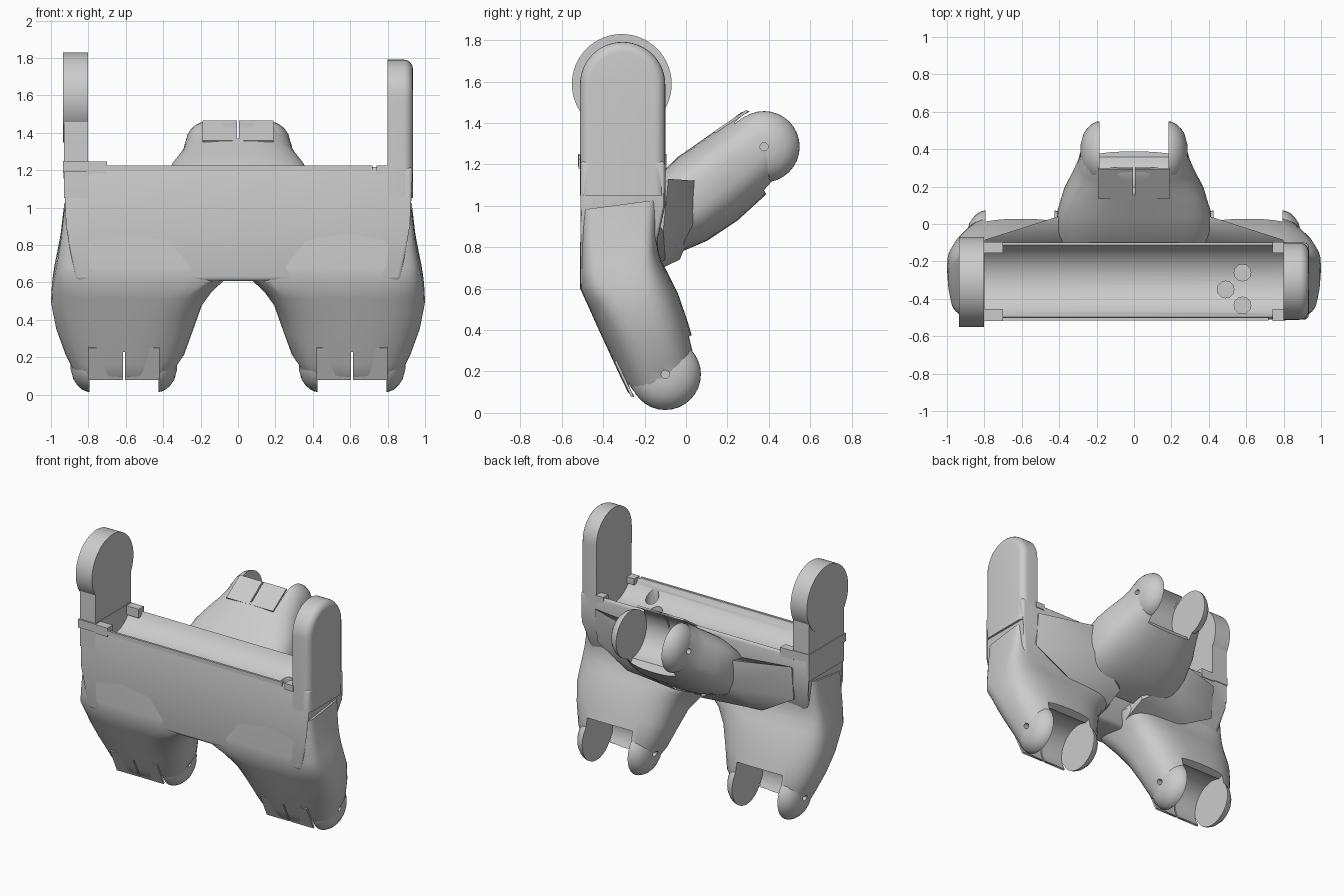
import bpy, bmesh, math
from mathutils import Vector

if "Cube" in bpy.data.objects:
    bpy.data.objects.remove(bpy.data.objects["Cube"])

grey = bpy.data.materials.new("light_grey")
grey.diffuse_color = (0.6, 0.6, 0.6, 1)
grey.use_nodes = True
grey.node_tree.nodes["Principled BSDF"].inputs["Base Color"].default_value = grey.diffuse_color


def finish(name, bm):
    bmesh.ops.recalc_face_normals(bm, faces=bm.faces)
    mesh = bpy.data.meshes.new(name)
    bm.to_mesh(mesh)
    bm.free()
    ob = bpy.data.objects.new(name, mesh)
    bpy.context.collection.objects.link(ob)
    mesh.materials.append(grey)
    return ob


def prism(name, pts, x0, x1):
    """Extrude a (y, z) outline along x."""
    bm = bmesh.new()
    f = bm.faces.new([bm.verts.new((x0, y, z)) for y, z in pts])
    ext = bmesh.ops.extrude_face_region(bm, geom=[f])
    vs = [g for g in ext["geom"] if isinstance(g, bmesh.types.BMVert)]
    bmesh.ops.translate(bm, verts=vs, vec=(x1 - x0, 0, 0))
    return finish(name, bm)


def arc(cy, cz, r, a0, a1, n=24):
    return [(cy + r * math.cos(math.radians(a0 + (a1 - a0) * i / n)),
             cz + r * math.sin(math.radians(a0 + (a1 - a0) * i / n))) for i in range(n + 1)]


def disc(y, z, r, n=32):
    return arc(y, z, r, 0, 360 - 360 / n, n - 1)


def apply(ob, kind, **props):
    m = ob.modifiers.new(kind, kind)
    for k, v in props.items():
        setattr(m, k, v)
    bpy.context.view_layer.objects.active = ob
    bpy.ops.object.modifier_apply(modifier=m.name)


def cut(ob, *cutters):
    for c in cutters:
        apply(ob, 'BOOLEAN', object=c, operation='DIFFERENCE', solver='EXACT')
        bpy.data.objects.remove(c)


def skin(name, rings):
    """Join rings of points into a closed skin."""
    bm = bmesh.new()
    rings = [[bm.verts.new(p) for p in r] for r in rings]
    n = len(rings[0])
    for a, b in zip(rings, rings[1:]):
        for i in range(n):
            bm.faces.new((a[i], a[(i + 1) % n], b[(i + 1) % n], b[i]))
    bm.faces.new(rings[0])
    bm.faces.new(rings[-1])
    return finish(name, bm)


def superellipse(fy, fz, by, bz, x0, x1, p, n=40):
    """Ring from front y,z, back y,z, x range and squareness."""
    mid = Vector(((x0 + x1) / 2, (fy + by) / 2, (fz + bz) / 2))
    v = Vector((0, (fy - by) / 2, (fz - bz) / 2))
    u = Vector(((x1 - x0) / 2, 0, 0))
    ring = []
    for i in range(n):
        c, s = math.cos(math.tau * i / n), math.sin(math.tau * i / n)
        ring.append(mid + u * math.copysign(abs(c) ** (2 / p), c)
                    + v * math.copysign(abs(s) ** (2 / p), s))
    return ring


def socket(name, body, pivot, d, nrm, cx):
    """Limb with a rounded forked end around the pivot, slotted for a joint."""
    py, pz = pivot

    def at(s, n):
        return (py + s * d[0] + n * nrm[0], pz + s * d[1] + n * nrm[1])
    tip = [(0, .2, -.162, .288), (.03, .19, -.16, .28), (.055, .156, -.155, .27),
           (.09, .138, -.138, .255), (.125, .108, -.108, .235),
           (.15, .07, -.07, .21), (.165, .02, -.02, .195)]
    ends = [(*at(s, f), *at(s, b), cx - w, cx + w, 2.6) for s, f, b, w in tip]
    ob = skin(name, [superellipse(*r) for r in body + ends])
    # open joint slot, plate slit and pin holes
    slot = [(.035, .4), (.4, .4), (.4, -.4), (-.12, -.4)] + arc(0, 0, .183, 230, 80) + [(.035, .18)]
    c1 = prism("slot_cutter", [at(*q) for q in slot], cx - .185, cx + .185)
    slit = [(-.14, .1), (.1, .1), (.1, .3), (-.14, .3)]
    c2 = prism("slit_cutter", [at(*q) for q in slit], cx - .005, cx + .005)
    cut(ob, c1, c2)
    for sx in (-1, 1):
        # domed ear beside the slot, full round around the pivot
        rows = ((.185, .172), (.2, .17), (.225, .158), (.25, .135), (.27, .105), (.285, .05))
        ear = skin("ear", [[(cx + sx * x, y, z) for y, z in disc(py, pz, r)] for x, r in rows])
        pins = []
        for _ in range(2):
            a, b = sorted((cx + sx * .235, cx + sx * .5))
            pins.append(prism("pin_cutter", disc(py, pz, .02, 12), a, b))
        cut(ear, pins[0])
        cut(ob, pins[1])
        # curved lip plate closing the front of the slot
        a, b = sorted((cx + sx * .005, cx + sx * .19))
        prism("lip_plate", [at(*q) for q in ((-.16, .185), (.03, .183), (.03, .196), (-.16, .196))], a, b)
    return ob


# Palm block, narrowed below, with a trough along its top
palm = prism("palm", [(-.51, .605), (-.51, .9), (-.51, 1.22), (-.1, 1.22), (-.1, 1.0), (-.15, .78),
                      (-.26, .615)], -.935, .935)
for v in palm.data.vertices:
    if v.co.z < .85:
        v.co.x *= .93
apply(palm, 'BEVEL', width=.025, segments=3, limit_method='ANGLE', angle_limit=math.radians(50))
cut(palm, prism("trough_cutter", disc(-.305, 1.3, .21, 64), -.8, .8))

# Three shallow screw holes in the trough
for x, y in ((.58, -.26), (.49, -.35), (.58, -.435)):
    bm = bmesh.new()
    bmesh.ops.create_cone(bm, cap_ends=True, segments=12, radius1=.045, radius2=.045, depth=.3)
    bmesh.ops.translate(bm, verts=bm.verts, vec=(x, y, 1.21))
    cut(palm, finish("hole_cutter", bm))

# Side arms: a rounded one on the right, one ending in a disc on the left
stadium = [(-.511, 1.05), (-.1, 1.05)] + arc(-.306, 1.585, .206, 0, 180)
right_arm = prism("right_arm", stadium, .8, .935)
bm = bmesh.new()
bm.from_mesh(right_arm.data)
edges = [e for e in bm.edges if all(v.co.x > .9 for v in e.verts)
         and max(v.co.z for v in e.verts) > 1.1]
bmesh.ops.bevel(bm, geom=edges, offset=.05, segments=5, profile=.5, affect='EDGES')
bm.to_mesh(right_arm.data)
bm.free()
prism("left_arm", stadium, -.93, -.803)
prism("left_disc", disc(-.31, 1.588, .241, 64), -.935, -.803)
prism("left_arm_collar", [(-.522, 1.19), (-.522, 1.25), (-.095, 1.25), (-.095, 1.19)], -.936, -.8)

# Corner tabs and rim on the trough lips
for sx, x0, z1 in ((-1, .7, 1.245), (1, .74, 1.225)):
    for y0, y1 in ((-.518, -.455), (-.155, -.095)):
        a, b = sorted((sx * x0, sx * .81))
        prism("lip_tab", [(y0, 1.18), (y1, 1.18), (y1, z1), (y0, z1)], a, b)
prism("front_rim", [(-.516, 1.195), (-.5, 1.195), (-.5, 1.225), (-.516, 1.225)], -.7, .72)

# Two lower finger sockets
for sx, name in ((1, "right_socket"), (-1, "left_socket")):
    rows = [(-.508, .98, -.13, 1.03, .3, .93, 8), (-.511, .8, -.14, .87, .2, .95, 7),
            (-.512, .68, -.135, .79, .08, .968, 6), (-.511, .6, -.12, .735, .05, .982, 5),
            (-.47, .51, -.085, .67, .13, .995, 3.6), (-.43, .42, -.04, .58, .19, 1.0, 3),
            (-.37, .29, .005, .45, .235, .975, 2.7), (-.31, .16, .05, .3, .285, .925, 2.6)]
    if sx < 0:
        rows = [(a, b, c, e, -x1, -x0, p) for a, b, c, e, x0, x1, p in rows]
    socket(name, rows, (-.1, .186), (.419, -.908), (-.908, -.419), sx * .61)

# Thumb socket leaning up and back
rows = [(-.105, 1.17, -.13, .75, -.4, .4, 3.2), (-.04, 1.235, -.03, .775, -.415, .415, 3),
        (.04, 1.29, .1, .83, -.41, .41, 2.8), (.11, 1.34, .25, .93, -.375, .375, 2.6),
        (.17, 1.382, .365, 1.035, -.325, .325, 2.6), (.22, 1.415, .425, 1.095, -.3, .3, 2.6)]
socket("thumb_socket", rows, (.377, 1.285), (.83, .558), (-.558, .83), 0)

# Sloping webs that tie the thumb to the palm and lower sockets
for sx in (-1, 1):
    bm = bmesh.new()
    for x, y, z in ((.8, -.085, 1.13), (.8, -.11, .88), (.55, -.1, .74), (.36, .055, 1.12),
                    (.36, .045, .92), (.1, -.03, .74), (.1, -.12, 1.05), (.8, -.2, 1.0), (.1, -.24, .64)):
        bm.verts.new((sx * x, y, z))
    bmesh.ops.convex_hull(bm, input=bm.verts)
    finish("web", bm)

# Smooth the curved surfaces, keep the hard edges
for ob in bpy.context.scene.objects:
    ob.select_set(True)
bpy.context.view_layer.objects.active = palm
bpy.ops.object.shade_smooth_by_angle(angle=math.radians(35))
